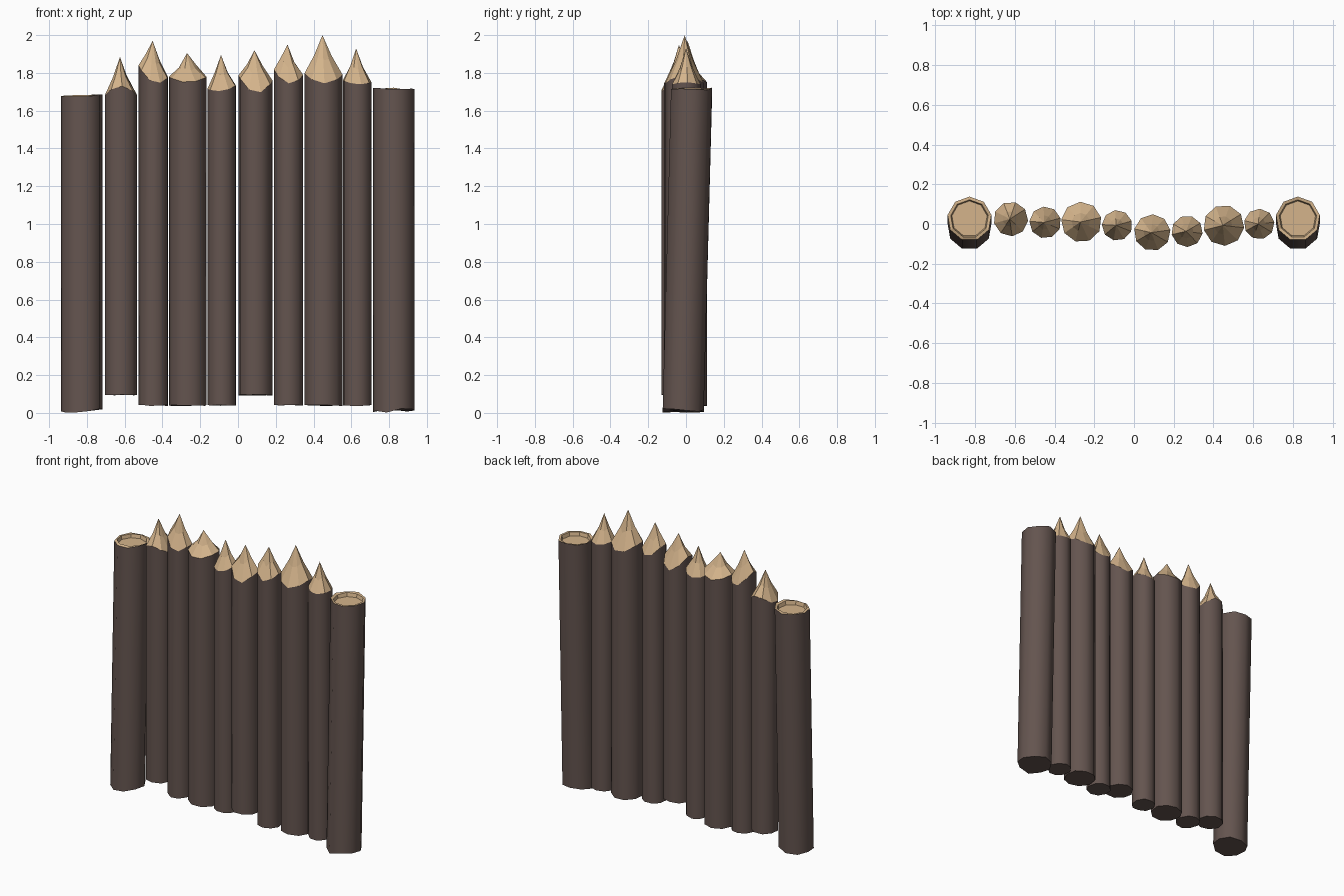
import bpy, bmesh, math, random

random.seed(4)
SIDES = 9

if "Cube" in bpy.data.objects:
    bpy.data.objects.remove(bpy.data.objects["Cube"])


def material(name, color):
    m = bpy.data.materials.new(name)
    m.use_nodes = True
    m.diffuse_color = color
    m.node_tree.nodes["Principled BSDF"].inputs["Base Color"].default_value = color
    return m


BARK = material("dark bark", (0.127, 0.089, 0.078, 1))
WOOD = material("cut wood", (0.66, 0.456, 0.26, 1))


def ring(bm, x, y, r, height, spin=0.0):
    """Ring of vertices; height is a function of the angle."""
    verts = []
    for i in range(SIDES):
        a = 2 * math.pi * i / SIDES + spin
        verts.append(bm.verts.new((x + r * math.cos(a), y + r * math.sin(a), height(a))))
    return verts


def bridge(bm, low, high, mat, smooth=False):
    for i in range(SIDES):
        j = (i + 1) % SIDES
        f = bm.faces.new((low[i], low[j], high[j], high[i]))
        f.material_index = mat
        f.smooth = smooth


def cap(bm, verts, mat):
    bm.faces.new(verts).material_index = mat


def finish(bm, name):
    bmesh.ops.recalc_face_normals(bm, faces=bm.faces)
    mesh = bpy.data.meshes.new(name)
    bm.to_mesh(mesh)
    bm.free()
    mesh.materials.append(BARK)
    mesh.materials.append(WOOD)
    obj = bpy.data.objects.new(name, mesh)
    bpy.context.collection.objects.link(obj)
    bpy.ops.object.select_all(action="DESELECT")
    obj.select_set(True)
    bpy.context.view_layer.objects.active = obj
    bpy.ops.object.shade_smooth_by_angle(angle=math.radians(45))
    # Carved wood stays faceted
    for p in mesh.polygons:
        if p.material_index == 1:
            p.use_smooth = False


def uneven(z, amount):
    return lambda a: z + random.uniform(-amount, amount)


# Thick end posts, leaning back slightly, with a hollowed top
def end_post(name, x, top):
    bm = bmesh.new()
    spin = math.pi / 2
    base = ring(bm, x, -0.018, 0.112, uneven(0.012, 0.012), spin)
    rim = ring(bm, x, 0.026, 0.112, uneven(top, 0.008), spin)
    lip = ring(bm, x, 0.026, 0.096, uneven(top, 0.004), spin)
    floor = ring(bm, x, 0.026, 0.09, lambda a: top - 0.025, spin)
    bridge(bm, base, rim, 0, True)
    bridge(bm, rim, lip, 1)
    bridge(bm, lip, floor, 1)
    cap(bm, floor, 1)
    cap(bm, base[::-1], 0)
    finish(bm, name)


# Thin stakes with a carved point and a wavy bark edge
def stake(name, x, y, r, bottom, shoulder, wave, tilt, apex):
    bm = bmesh.new()
    spin = random.uniform(0, 0.6)
    edge = lambda a: shoulder + wave * math.cos(2 * a) - tilt * math.cos(a)
    base = ring(bm, x, y, r, uneven(bottom, 0.003), spin)
    top = ring(bm, x, y, r, edge, spin)
    mid = ring(bm, x - 0.003, y, r * 0.45,
               lambda a: edge(a) * 0.55 + apex * 0.45 + random.uniform(-0.01, 0.01), spin)
    bridge(bm, base, top, 0, True)
    bridge(bm, top, mid, 1)
    tip = bm.verts.new((x - 0.005, y, apex))
    for i in range(SIDES):
        bm.faces.new((mid[i], mid[(i + 1) % SIDES], tip)).material_index = 1
    cap(bm, base[::-1], 0)
    finish(bm, name)


end_post("right_end_post", -0.828, 1.68)
end_post("left_end_post", 0.825, 1.715)

# x, y, radius, bottom, shoulder, wave, tilt, apex
STAKES = [
    (-0.62, 0.025, 0.087, 0.095, 1.705, -0.025, 0.00, 1.885),
    (-0.447, 0.008, 0.08, 0.04, 1.78, 0.03, 0.03, 1.97),
    (-0.265, 0.01, 0.102, 0.04, 1.765, 0.015, 0.00, 1.905),
    (-0.085, -0.007, 0.077, 0.04, 1.715, 0.01, -0.01, 1.895),
    (0.092, -0.043, 0.092, 0.095, 1.735, 0.04, 0.015, 1.92),
    (0.267, -0.037, 0.079, 0.04, 1.775, 0.03, 0.015, 1.95),
    (0.452, -0.007, 0.103, 0.04, 1.77, 0.025, 0.005, 2.0),
    (0.63, 0.0, 0.077, 0.04, 1.748, 0.008, 0.005, 1.93),
]
for n, values in enumerate(STAKES, 1):
    stake(f"stake_{n}", *values)
